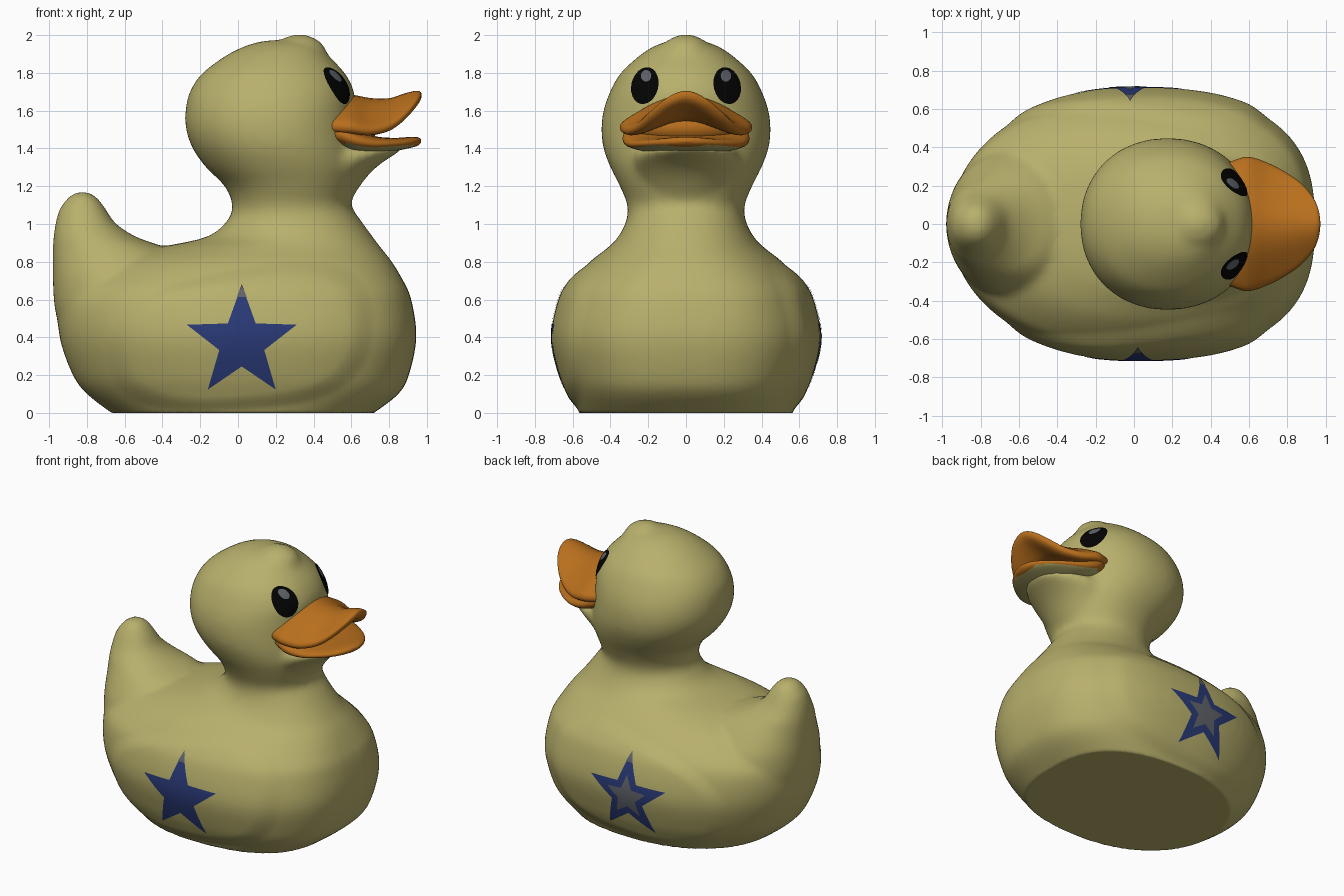
import bpy, bmesh, math
from mathutils import Vector, Matrix
from mathutils.bvhtree import BVHTree

if "Cube" in bpy.data.objects:
    bpy.data.objects.remove(bpy.data.objects["Cube"])


def material(name, rgb):
    m = bpy.data.materials.new(name)
    m.diffuse_color = (*rgb, 1)
    m.use_nodes = True
    m.node_tree.nodes["Principled BSDF"].inputs["Base Color"].default_value = m.diffuse_color
    return m


YELLOW = material("dull_yellow", (0.48, 0.434, 0.15))
ORANGE = material("orange", (0.48, 0.158, 0.012))
BLUE = material("blue", (0.023, 0.042, 0.185))
BLACK = material("black", (0.001, 0.001, 0.001))
GREY = material("grey", (0.115, 0.125, 0.14))


def finish(name, bm, mat):
    me = bpy.data.meshes.new(name)
    bm.to_mesh(me)
    bm.free()
    ob = bpy.data.objects.new(name, me)
    bpy.context.collection.objects.link(ob)
    me.materials.append(mat)
    me.shade_smooth()
    return ob


def spline(rows, n=4):
    """Smooth curve through rows of numbers."""
    out = []
    for i in range(len(rows) - 1):
        p0, p1 = rows[max(i - 1, 0)], rows[i]
        p2, p3 = rows[i + 1], rows[min(i + 2, len(rows) - 1)]
        for k in range(n):
            t = k / n
            out.append([b + 0.5 * t * (c - a + t * (2*a - 5*b + 4*c - d + t * (3*(b - c) + d - a)))
                        for a, b, c, d in zip(p0, p1, p2, p3)])
    return out + [list(rows[-1])]


def loft(bm, rings):
    loops = [[bm.verts.new(p) for p in r] for r in rings]
    n = len(loops[0])
    for a, b in zip(loops, loops[1:]):
        for i in range(n):
            bm.faces.new((a[i], a[(i + 1) % n], b[(i + 1) % n], b[i]))
    bm.faces.new(loops[0][::-1])
    bm.faces.new(loops[-1])


def spow(v, e):
    return math.copysign(abs(v) ** e, v)


def stack(bm, rows, full_chest=False):
    """Loft oval plan sections given as z, back x, front x, half width."""
    rings = []
    for z, xb, xf, w in spline(rows):
        ring = []
        # The breast is squarer than the rest, fading out towards the neck
        chest = min(1, max(0, (0.95 - z) / 0.3)) if full_chest else 0
        for i in range(64):
            c, s = math.cos(math.tau * i / 64), math.sin(math.tau * i / 64)
            e = 0.94 - (0.19 * chest if c > 0 else 0)
            ring.append(((xb + xf) / 2 + (xf - xb) / 2 * spow(c, e), w * spow(s, e), z))
        rings.append(ring)
    loft(bm, rings)


def ellipsoid(bm, centre, radii):
    m = Matrix.Translation(centre) @ Matrix.Diagonal((*radii, 1))
    bmesh.ops.create_uvsphere(bm, u_segments=32, v_segments=20, radius=1, matrix=m)


# Body, neck and head in one stack, with tail, chin and crest, fused by remeshing
bm = bmesh.new()
stack(bm, [(-0.06, -0.58, 0.63, 0.54), (0, -0.67, 0.72, 0.565), (0.1, -0.80, 0.85, 0.61),
           (0.2, -0.875, 0.905, 0.65), (0.4, -0.945, 0.945, 0.692), (0.6, -0.95, 0.918, 0.655),
           (0.7, -0.86, 0.875, 0.60), (0.8, -0.69, 0.815, 0.51), (0.87, -0.45, 0.76, 0.42),
           (0.93, -0.17, 0.715, 0.36), (1.02, -0.055, 0.65, 0.315), (1.1, -0.03, 0.60, 0.31),
           (1.2, -0.07, 0.625, 0.35), (1.3, -0.17, 0.65, 0.40), (1.4, -0.24, 0.64, 0.437),
           (1.5, -0.275, 0.625, 0.448), (1.6, -0.278, 0.62, 0.437), (1.7, -0.255, 0.615, 0.402),
           (1.8, -0.187, 0.565, 0.345), (1.9, -0.05, 0.47, 0.235), (1.95, 0.06, 0.42, 0.15),
           (1.972, 0.15, 0.36, 0.07)], True)
stack(bm, [(0.4, -0.93, -0.1, 0.40), (0.55, -0.97, -0.15, 0.42), (0.7, -0.98, -0.2, 0.385),
           (0.8, -0.98, -0.28, 0.325), (0.88, -0.98, -0.40, 0.265), (0.93, -0.977, -0.535, 0.225),
           (1.0, -0.967, -0.645, 0.17), (1.08, -0.945, -0.70, 0.125), (1.14, -0.90, -0.745, 0.085),
           (1.17, -0.86, -0.79, 0.035)])
stack(bm, [(1.08, 0.2, 0.57, 0.2), (1.2, 0.2, 0.645, 0.25), (1.28, 0.2, 0.71, 0.28),
           (1.34, 0.2, 0.785, 0.29), (1.385, 0.2, 0.86, 0.27), (1.40, 0.2, 0.87, 0.25)])
ellipsoid(bm, (0.325, 0, 1.885), (0.15, 0.14, 0.12))
bmesh.ops.recalc_face_normals(bm, faces=bm.faces)
body = finish("body", bm, YELLOW)
mod = body.modifiers.new("fuse", 'REMESH')
mod.mode, mod.voxel_size = 'VOXEL', 0.02
mod = body.modifiers.new("soften", 'SMOOTH')
mod.factor, mod.iterations = 0.5, 12
dg = bpy.context.evaluated_depsgraph_get()
fused = bpy.data.meshes.new_from_object(body.evaluated_get(dg))
body.modifiers.clear()
body.data = fused
fused.materials.clear()
fused.materials.append(YELLOW)

# Flat base and raised wings
for v in fused.vertices:
    x, y, z = v.co
    u = (x - 0.01) / 0.68
    h = (z - 0.39 - 0.08 * u) / (0.36 + 0.04 * u)
    f = abs(u) ** 3 + abs(h) ** 2.5
    if abs(y) > 0.3 and z < 0.9 and f < 1.15:
        t = min(1, (1.15 - f) / 0.55)
        v.co.y += math.copysign(0.022 * t * t * (3 - 2 * t), y)
    v.co.z = max(z, 0)
fused.shade_smooth()
fused.update()
bm = bmesh.new()
bm.from_mesh(fused)
surface = BVHTree.FromBMesh(bm)
bm.free()


def decal(name, outline, centre, to_3d, direction, mat, lift):
    """Thin painted patch: a fan of the outline, draped on the body."""
    d = Vector(direction)
    bm = bmesh.new()
    c = bm.verts.new(to_3d(*centre))
    vs = [bm.verts.new(to_3d(*p)) for p in outline]
    for a, b in zip(vs, vs[1:] + vs[:1]):
        bm.faces.new((c, a, b))
    bmesh.ops.subdivide_edges(bm, edges=bm.edges, cuts=8 if len(vs) < 12 else 5, use_grid_fill=True)
    for v in bm.verts:
        hit, normal, _, _ = surface.ray_cast(v.co, d)
        if hit:
            v.co = hit + normal * lift
    bm.normal_update()
    if sum((f.normal.dot(d) for f in bm.faces)) > 0:
        bmesh.ops.reverse_faces(bm, faces=bm.faces)
    return finish(name, bm, mat)


def star(cx, cz, r1, r2):
    return [(cx + r * math.sin(a), cz + r * math.cos(a))
            for r, a in ((r2 if i % 2 else r1, math.pi * i / 5) for i in range(10))]


# Side stars with pale worn tips; the far side also has a grey inner star
for side, label, cx in ((-1, "near", 0.02), (1, "far", -0.02)):
    place = lambda x, z, s=side: Vector((x, s * 2, z))
    ray = (0, -side, 0)
    decal(label + "_star", star(cx, 0.372, 0.305, 0.125), (cx, 0.372), place, ray, BLUE, 0.004)
    tip = [(cx, 0.677), (cx - 0.027, 0.61), (cx + 0.027, 0.61)]
    decal(label + "_star_tip", tip, (cx, 0.63), place, ray, GREY, 0.007)
    if side > 0:
        decal("inner_star", star(cx, 0.372, 0.155, 0.07), (cx, 0.372), place, ray, GREY, 0.007)

# Eyes with grey glints
from_front = lambda y, z: Vector((2, y, z))


def oval(cy, cz, ry, rz, tilt):
    m = Matrix.Rotation(tilt, 2)
    return [Vector((cy, cz)) + m @ Vector((ry * math.cos(a), rz * math.sin(a)))
            for a in (math.tau * i / 24 for i in range(24))]


for s, label in ((-1, "right"), (1, "left")):
    decal(label + "_eye", oval(s * 0.215, 1.73, 0.07, 0.097, s * 0.25), (s * 0.215, 1.73),
          from_front, (-1, 0, 0), BLACK, 0.006)
    decal(label + "_glint", oval(s * 0.207, 1.78, 0.027, 0.03, 0), (s * 0.207, 1.78),
          from_front, (-1, 0, 0), GREY, 0.009)


def bill(name, rows):
    """Loft bowed sections: x, half width, middle z, side z, half thickness."""
    rings = []
    for x, w, zm, zs, t in spline(rows, 5):
        ring = []
        for i in range(40):
            a = math.tau * i / 40
            k = math.cos(a)
            arch = (0.5 + 0.5 * math.cos(math.pi * k)) ** 0.75
            ring.append((x, w * k, zs + (zm - zs) * arch + t * spow(math.sin(a), 0.8)))
        rings.append(ring)
    bm = bmesh.new()
    loft(bm, rings)
    bmesh.ops.recalc_face_normals(bm, faces=bm.faces)
    return finish(name, bm, ORANGE)


# Open bill: arched upper half, flat lower half, mouth lining
bill("upper_bill", [(0.42, 0.29, 1.60, 1.52, 0.06), (0.53, 0.335, 1.605, 1.515, 0.075),
                    (0.60, 0.35, 1.61, 1.51, 0.075), (0.70, 0.318, 1.605, 1.495, 0.062),
                    (0.80, 0.265, 1.612, 1.515, 0.054), (0.88, 0.205, 1.643, 1.57, 0.048),
                    (0.94, 0.13, 1.668, 1.635, 0.037), (0.965, 0.065, 1.678, 1.668, 0.022),
                    (0.972, 0.015, 1.68, 1.68, 0.006)])
lower = bill("lower_bill", [(0.45, 0.27, 1.47, 1.49, 0.06), (0.54, 0.325, 1.45, 1.475, 0.075),
                    (0.62, 0.335, 1.435, 1.445, 0.068), (0.72, 0.305, 1.418, 1.425, 0.048),
                    (0.82, 0.245, 1.42, 1.425, 0.036), (0.90, 0.17, 1.43, 1.43, 0.03),
                    (0.95, 0.09, 1.437, 1.437, 0.023), (0.97, 0.02, 1.44, 1.44, 0.007)])
# Underside of the lower bill is body coloured
lower.data.materials.append(YELLOW)
for p in lower.data.polygons:
    if p.normal.z < -0.8 and p.center.x < 0.93:
        p.material_index = 1
bm = bmesh.new()
ellipsoid(bm, (0.55, 0, 1.51), (0.19, 0.31, 0.11))
finish("mouth_lining", bm, ORANGE)
